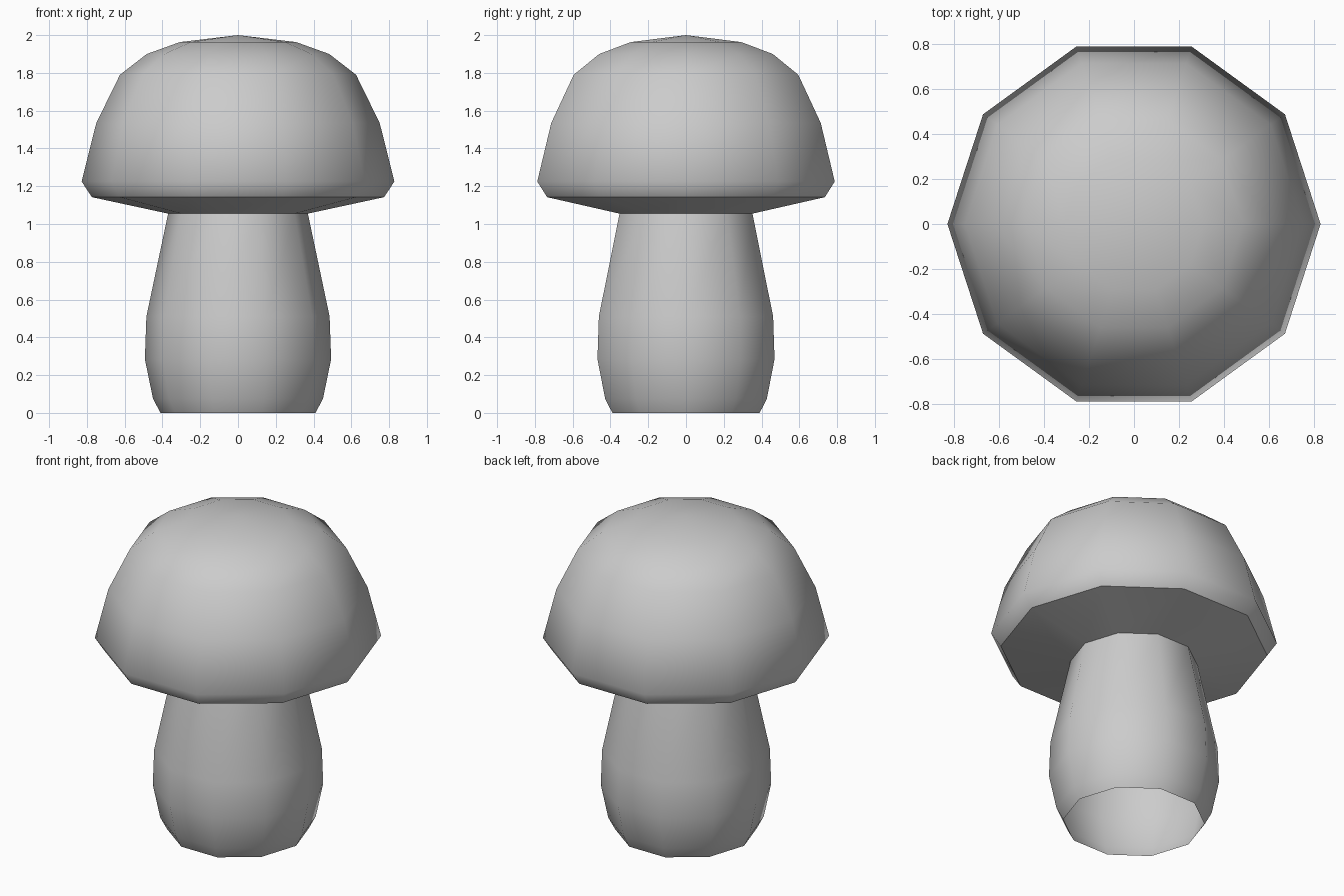
import bpy
import bmesh
from math import cos, sin, pi

if "Cube" in bpy.data.objects:
    bpy.data.objects.remove(bpy.data.objects["Cube"])

SIDES = 10


def lathe(name, profile, sharp_rows=()):
    """Turn a (radius, height) profile into a ten-sided smooth-shaded part."""
    bm = bmesh.new()
    rings = []
    for r, z in profile:
        n = SIDES if r > 0 else 1
        rings.append([bm.verts.new((r * cos(2 * pi * i / SIDES),
                                    r * sin(2 * pi * i / SIDES), z))
                      for i in range(n)])
    for a, b in zip(rings, rings[1:]):
        for i in range(SIDES):
            j = (i + 1) % SIDES
            corners = [a[i], a[j], b[0]] if len(b) == 1 else [a[i], a[j], b[j], b[i]]
            bm.faces.new(corners).smooth = True
    # Keep chosen rings as hard edges
    for row in sharp_rows:
        ring = rings[row]
        for i in range(SIDES):
            bm.edges.get((ring[i], ring[(i + 1) % SIDES])).smooth = False
    mesh = bpy.data.meshes.new(name)
    bm.to_mesh(mesh)
    bm.free()
    obj = bpy.data.objects.new(name, mesh)
    bpy.context.collection.objects.link(obj)
    return obj


# Stem: bulging tube, open at the bottom
lathe("stem", [(0.41, 0), (0.45, 0.075), (0.493, 0.285),
               (0.485, 0.51), (0.37, 1.055)])

# Cap: sloped underside, bevelled rim and dome
lathe("cap", [(0.37, 1.055), (0.773, 1.142), (0.828, 1.225), (0.75, 1.535),
              (0.625, 1.79), (0.483, 1.90), (0.308, 1.963), (0, 2.0)],
      sharp_rows=[1])
